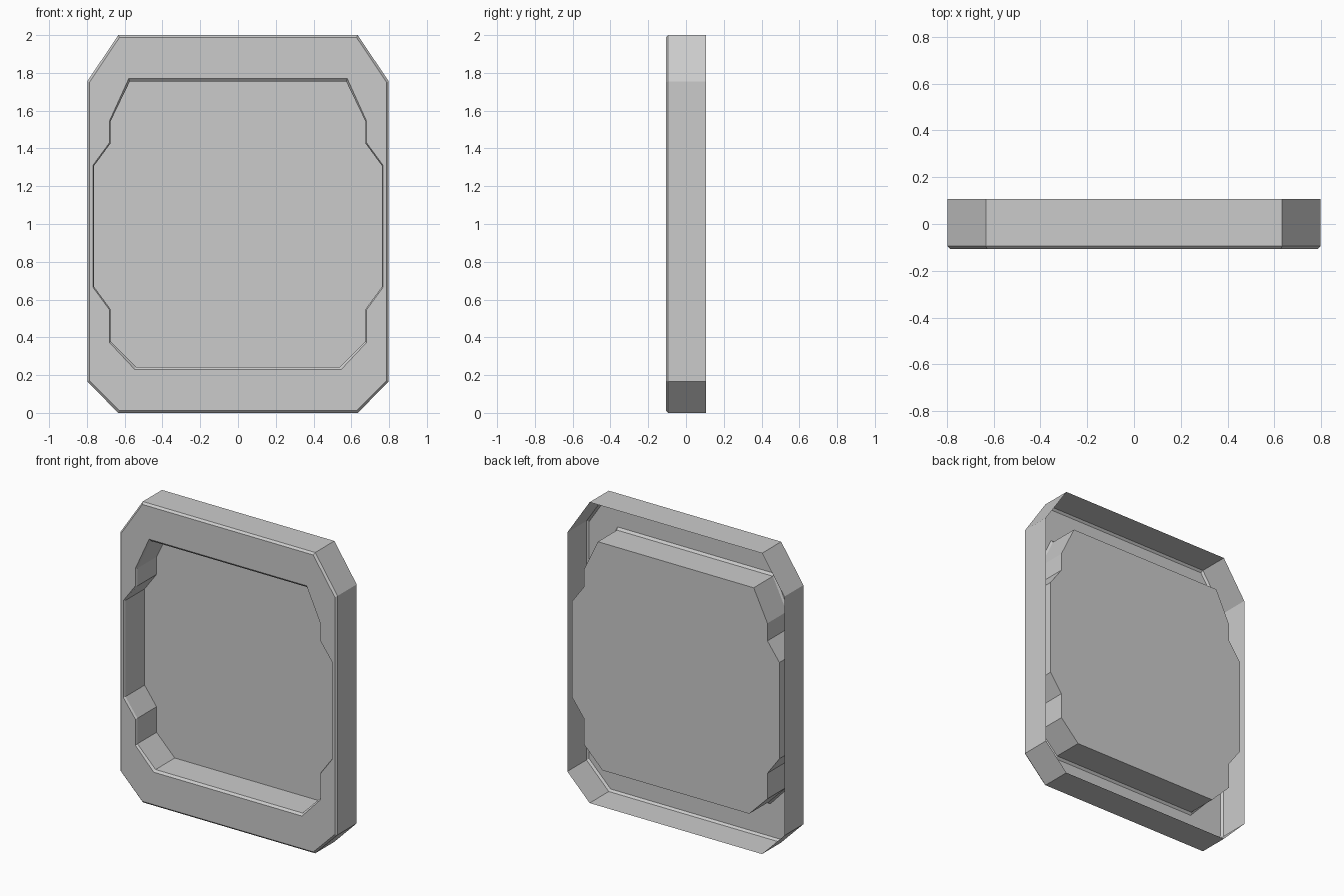
import bpy, bmesh
from mathutils import Vector

if "Cube" in bpy.data.objects:
    bpy.data.objects.remove(bpy.data.objects["Cube"])

FRONT, BACK, BEV = -0.107, 0.107, -0.094


def mirrored(half):
    # right-hand half profile (top to bottom) -> full closed outline
    return half + [(-x, z) for x, z in reversed(half)]


# Right-hand half outlines in x, z
outer = mirrored([(0.634, 2.0), (0.798, 1.755), (0.798, 0.166), (0.634, 0.0)])
outer_front = mirrored([(0.628, 1.987), (0.787, 1.749), (0.787, 0.172), (0.629, 0.013)])
pocket = mirrored([(0.573, 1.754), (0.674, 1.545), (0.674, 1.428), (0.762, 1.308),
                   (0.762, 0.668), (0.674, 0.548), (0.674, 0.378), (0.54, 0.243)])
pocket_front = mirrored([(0.579, 1.769), (0.68, 1.547), (0.68, 1.431), (0.768, 1.311),
                         (0.768, 0.665), (0.68, 0.545), (0.68, 0.372), (0.546, 0.229)])


def add_loop(bm, pts, y):
    return [bm.verts.new((x, y, z)) for x, z in pts]


def loft(bm, a, b):
    n = len(a)
    for i in range(n):
        j = (i + 1) % n
        bm.faces.new((a[i], a[j], b[j], b[i]))


def finish(bm, name, facing):
    # orient so that faces lying in the xz plane look towards the front
    bmesh.ops.recalc_face_normals(bm, faces=bm.faces[:])
    flat = max(bm.faces, key=lambda f: abs(f.normal.dot(facing)) * f.calc_area())
    if flat.normal.dot(facing) < 0:
        bmesh.ops.reverse_faces(bm, faces=bm.faces[:])
    mesh = bpy.data.meshes.new(name)
    bm.to_mesh(mesh)
    bm.free()
    obj = bpy.data.objects.new(name, mesh)
    bpy.context.collection.objects.link(obj)


toward_front = Vector((0, -1, 0))

# Outer shell: side wall, front chamfer and front face with the pocket opening
bm = bmesh.new()
back = add_loop(bm, outer, BACK)
edge = add_loop(bm, outer, BEV)
rim = add_loop(bm, outer_front, FRONT)
hole = add_loop(bm, pocket_front, FRONT)
loft(bm, back, edge)
loft(bm, edge, rim)
ring = []
for lp in (rim, hole):
    for i, v in enumerate(lp):
        w = lp[(i + 1) % len(lp)]
        ring.append(bm.edges.get((v, w)) or bm.edges.new((v, w)))
bmesh.ops.triangle_fill(bm, edges=ring, use_beauty=True, normal=toward_front)
finish(bm, "frame_shell", toward_front)

# Recessed pocket: chamfered lip, tunnel wall and back panel
bm = bmesh.new()
lip = add_loop(bm, pocket_front, FRONT)
inner = add_loop(bm, pocket, BEV)
floor = add_loop(bm, pocket, BACK)
loft(bm, lip, inner)
loft(bm, inner, floor)
bm.faces.new(floor)
finish(bm, "pocket_panel", toward_front)
